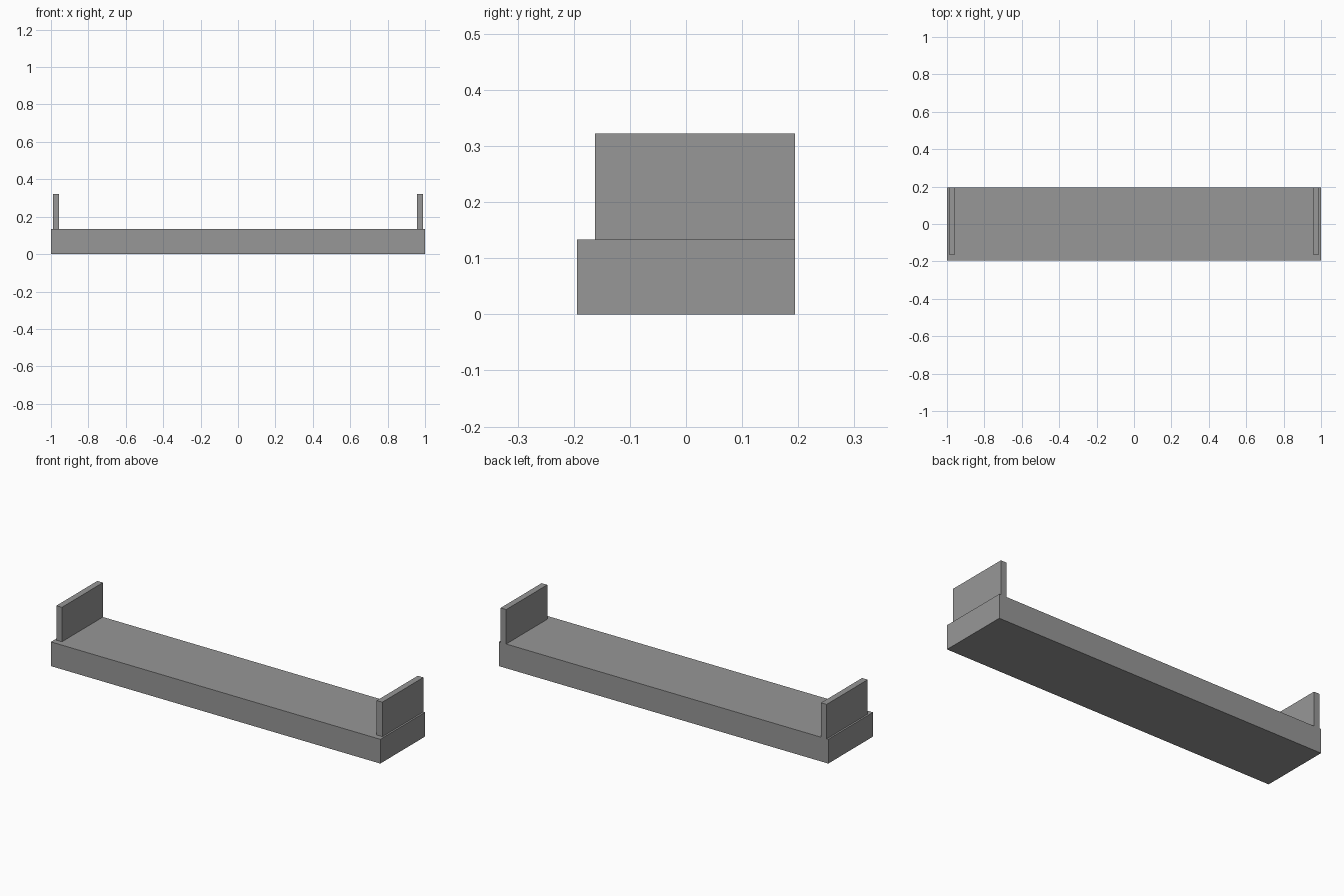
import bpy

cube = bpy.data.objects.get("Cube")
if cube:
    bpy.data.objects.remove(cube, do_unlink=True)

# Single flat grey
grey = bpy.data.materials.new("grey")
grey.use_nodes = True
colour = (0.31, 0.31, 0.31, 1)
grey.diffuse_color = colour
grey.node_tree.nodes["Principled BSDF"].inputs["Base Color"].default_value = colour


def box(name, low, high):
    """Axis-aligned box between two corners."""
    centre = [(a + b) / 2 for a, b in zip(low, high)]
    bpy.ops.mesh.primitive_cube_add(size=1, location=centre)
    obj = bpy.context.object
    obj.name = name
    obj.scale = [b - a for a, b in zip(low, high)]
    bpy.ops.object.transform_apply(location=False, rotation=False, scale=True)
    obj.data.materials.append(grey)
    return obj


# Long shelf board
half_depth, board_top = 0.194, 0.133
box("shelf_board", (-1, -half_depth, 0), (1, half_depth, board_top))

# Upright end panels, flush with the back edge and set in from the ends
inner, outer = 0.956, 0.99
for name, side in (("left_end_panel", 1), ("right_end_panel", -1)):
    x_low, x_high = sorted((side * inner, side * outer))
    box(name, (x_low, -0.162, board_top), (x_high, half_depth, 0.322))
